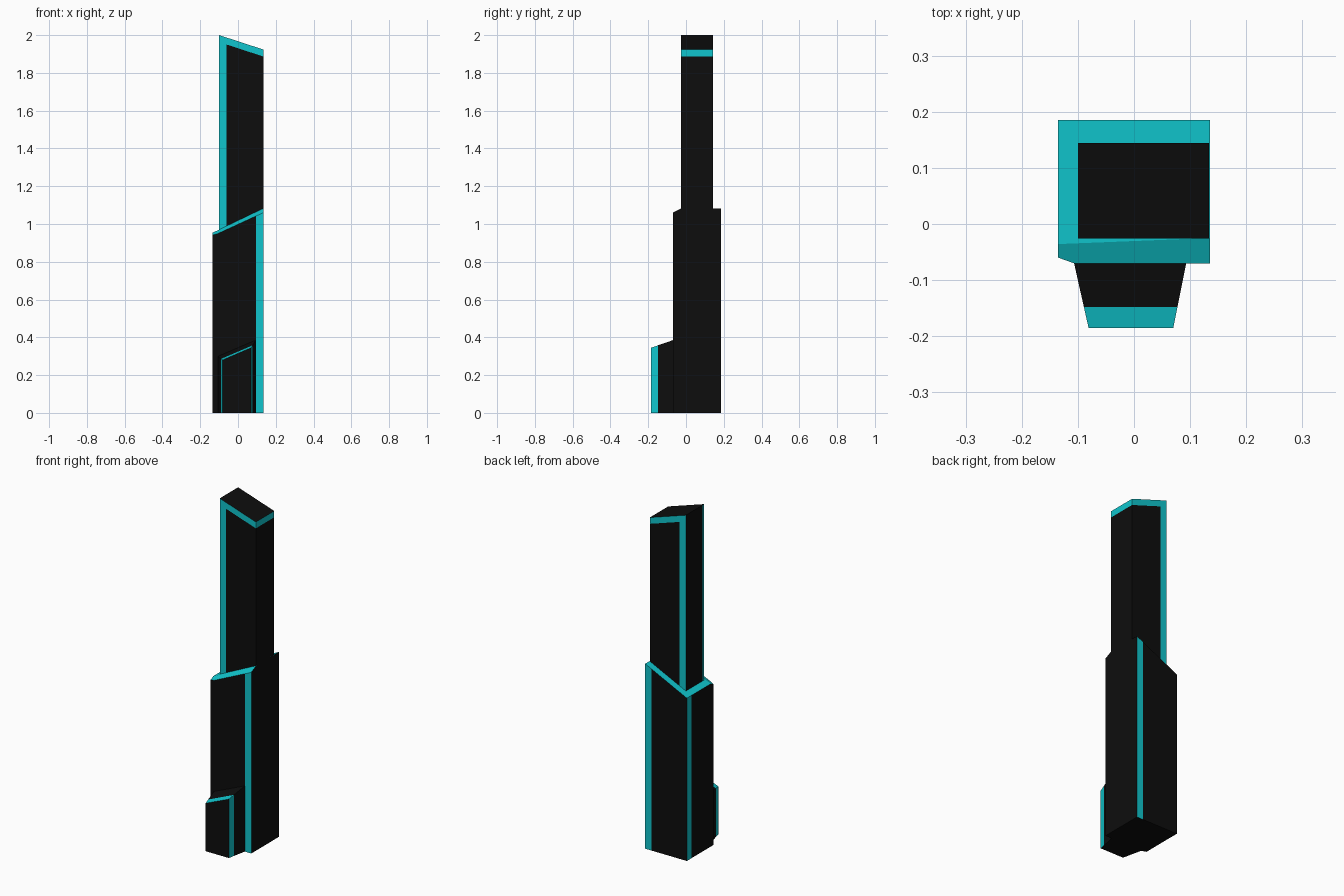
import bpy, bmesh
from mathutils import Vector

if "Cube" in bpy.data.objects:
    bpy.data.objects.remove(bpy.data.objects["Cube"])


def material(name, rgb):
    m = bpy.data.materials.new(name)
    m.diffuse_color = (*rgb, 1.0)
    m.use_nodes = True
    m.node_tree.nodes["Principled BSDF"].inputs["Base Color"].default_value = m.diffuse_color
    return m


BLACK = material("black cladding", (0.004, 0.004, 0.004))
CYAN = material("cyan trim", (0.005, 0.56, 0.61))


def roof_plane(point, slope_x, slope_y=0.0):
    """Plane with the given rise per unit of x and y."""
    return Vector(point), Vector((-slope_x, -slope_y, 1)).normalized()


def prism(name, footprint, z0, z1, roofs, seams, is_trim):
    """Extrude a footprint, trim it with roof planes, cut seams, paint by rule."""
    bm = bmesh.new()
    base = bm.faces.new([bm.verts.new((x, y, z0)) for x, y in footprint])
    ext = bmesh.ops.extrude_face_region(bm, geom=[base], use_keep_orig=True)
    top = [v for v in ext["geom"] if isinstance(v, bmesh.types.BMVert)]
    bmesh.ops.translate(bm, verts=top, vec=(0, 0, z1 - z0))
    for co, no in roofs:
        bmesh.ops.bisect_plane(bm, geom=bm.verts[:] + bm.edges[:] + bm.faces[:],
                               plane_co=co, plane_no=no, clear_outer=True)
        rim = [e for e in bm.edges if e.is_boundary]
        bmesh.ops.holes_fill(bm, edges=rim, sides=0)
    for co, no in seams:
        bmesh.ops.bisect_plane(bm, geom=bm.verts[:] + bm.edges[:] + bm.faces[:],
                               plane_co=co, plane_no=no)
    bmesh.ops.recalc_face_normals(bm, faces=bm.faces[:])
    for f in bm.faces:
        f.material_index = int(is_trim(f.calc_center_median(), f.normal))
    me = bpy.data.meshes.new(name)
    bm.to_mesh(me)
    bm.free()
    me.materials.append(BLACK)
    me.materials.append(CYAN)
    ob = bpy.data.objects.new(name, me)
    bpy.context.collection.objects.link(ob)
    return ob


def seam_x(x):
    return Vector((x, 0, 0)), Vector((1, 0, 0))


def seam_y(y):
    return Vector((0, y, 0)), Vector((0, 1, 0))


def rectangle(x0, x1, y0, y1):
    return [(x0, y0), (x1, y0), (x1, y1), (x0, y1)]


# Lower tower: slanted cyan roof with a sloping front lip, cyan corner strips
def lower_trim(c, n):
    if n.z > 0.3:
        return True
    if abs(n.y) > 0.9:
        return c.x > 0.094
    return n.x < -0.9 and c.y > 0.143


prism("lower_tower",
      [(-0.107, -0.07), (0.135, -0.07), (0.135, 0.185), (-0.135, 0.185), (-0.135, -0.06)],
      0, 1.3,
      [roof_plane((0.135, -0.025, 1.083), 0.48),
       roof_plane((0.135, -0.025, 1.083), 0.46, 0.5)],
      [seam_x(0.094), seam_y(0.143)], lower_trim)

# Upper tower: black slanted roof, cyan band below it and strips at the left edge
BAND = roof_plane((-0.10, 0, 1.963), -0.326)


def upper_trim(c, n):
    if abs(n.z) > 0.3:
        return False
    if n.x < -0.9:
        return c.y < -0.012
    above_band = (c - BAND[0]).dot(BAND[1]) > 0
    return above_band or (abs(n.y) > 0.9 and c.x < -0.06)


prism("upper_tower", rectangle(-0.10, 0.134, -0.026, 0.144), 0.95, 2.2,
      [roof_plane((-0.10, 0, 2.0), -0.326)],
      [BAND, seam_x(-0.06), seam_y(-0.012)], upper_trim)

# Entrance block: tapers to the front, cyan edging around the black front face
prism("entrance_block",
      [(-0.081, -0.185), (0.07, -0.185), (0.095, -0.06), (-0.109, -0.06)],
      0, 0.6,
      [roof_plane((0.07, -0.185, 0.345), 0.43, 0.26)],
      [seam_y(-0.148)],
      lambda c, n: c.y < -0.148 and n.y > -0.9 and n.z > -0.5)
